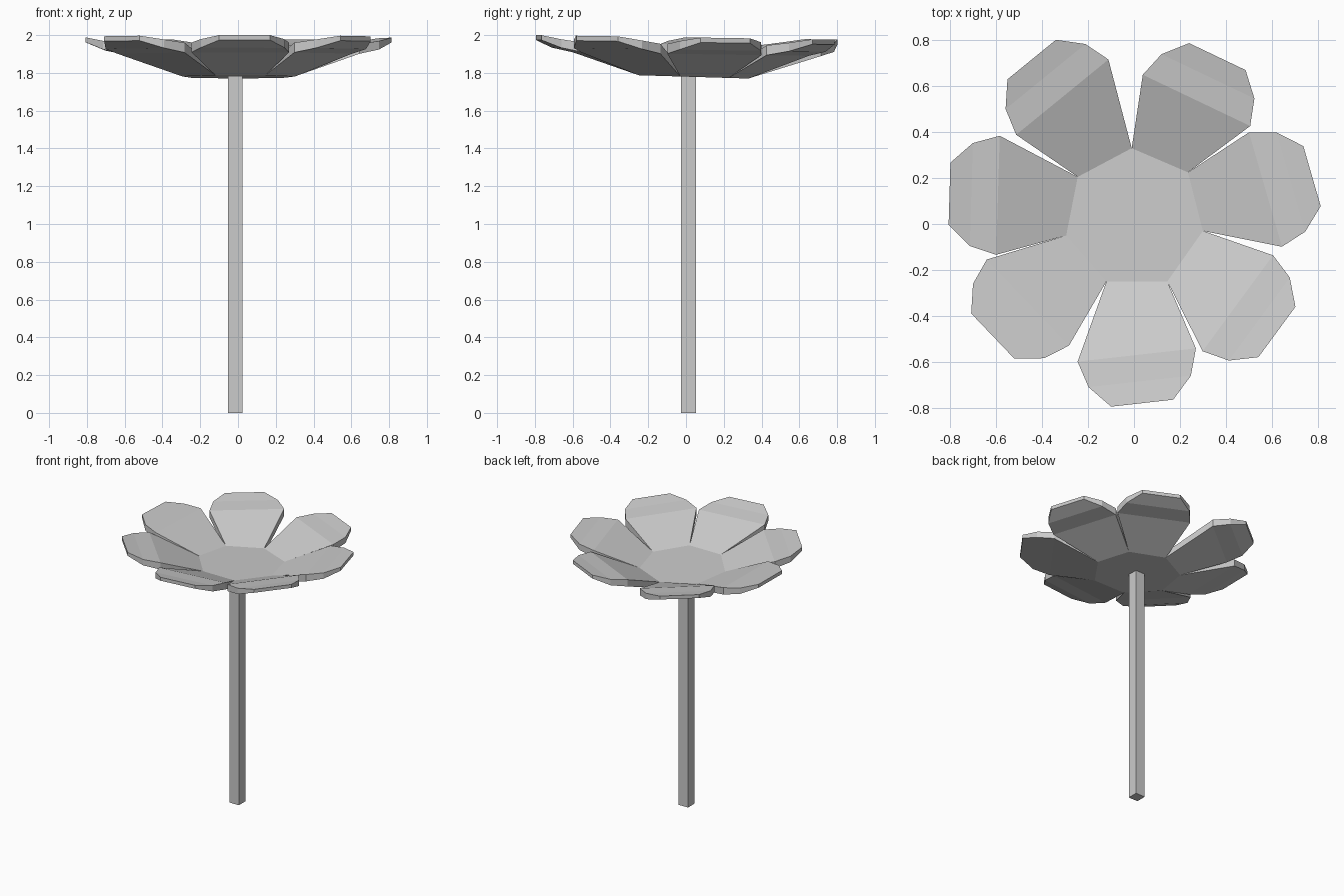
import bpy, bmesh
from math import radians, cos, sin
from mathutils import Vector

if "Cube" in bpy.data.objects:
    bpy.data.objects.remove(bpy.data.objects["Cube"])

# Stem: a plain square post
bpy.ops.mesh.primitive_cube_add(size=1, location=(-0.014, 0.013, 0.893))
stem = bpy.context.object
stem.name = "stem"
stem.scale = (0.078, 0.078, 1.786)

# Petal rows: (distance past widest row, half width, top height, thickness)
ROWS = [(0.0, 0.259, 1.952, 0.052),
        (0.116, 0.224, 1.968, 0.045),
        (0.211, 0.136, 1.988, 0.026)]
# Each petal, clockwise: centre of its widest row, and outward direction
PETALS = [(0.272, 0.538, 64.5), (0.572, 0.150, 16.1), (0.452, -0.345, -36.3),
          (0.012, -0.570, -83.6), (-0.462, -0.342, -136.3),
          (-0.592, 0.125, 178.3), (-0.312, 0.552, 129.2)]
# Corners of the flower centre, clockwise, between neighbouring petals
CORNERS = [(-0.01, 0.33), (0.235, 0.225), (0.30, -0.03), (0.145, -0.25),
           (-0.12, -0.25), (-0.295, -0.05), (-0.245, 0.205)]

bm = bmesh.new()


def pair(x, y, z, thick, tilt=0.015):
    """Top and bottom vertex of the slab; the whole bloom leans slightly."""
    z -= tilt * y
    return bm.verts.new((x, y, z)), bm.verts.new((x, y, z - thick))


def slab(loop):
    """Top and bottom faces through a clockwise loop of vertex pairs."""
    bm.faces.new([p[0] for p in reversed(loop)])
    bm.faces.new([p[1] for p in loop])


# Flower centre
core = [pair(x, y, 1.825, 0.045, 0.03) for x, y in CORNERS]
slab(core)

# Petals: three folded strips each, closed by a rim wall
for i, (cx, cy, deg) in enumerate(PETALS):
    out = Vector((cos(radians(deg)), sin(radians(deg))))
    side = Vector((-out.y, out.x))
    left, right = [core[i]], [core[(i + 1) % 7]]
    for dist, half, z, thick in ROWS:
        mid = Vector((cx, cy)) + out * dist
        left.append(pair(*(mid + side * half), z, thick))
        right.append(pair(*(mid - side * half), z, thick))
    for k in range(3):
        slab([left[k], left[k + 1], right[k + 1], right[k]])
    rim = left + right[::-1]
    for a, b in zip(rim, rim[1:]):
        bm.faces.new((a[0], b[0], b[1], a[1]))

bmesh.ops.recalc_face_normals(bm, faces=bm.faces)
mesh = bpy.data.meshes.new("petals")
bm.to_mesh(mesh)
bm.free()
bpy.context.collection.objects.link(bpy.data.objects.new("petals", mesh))
